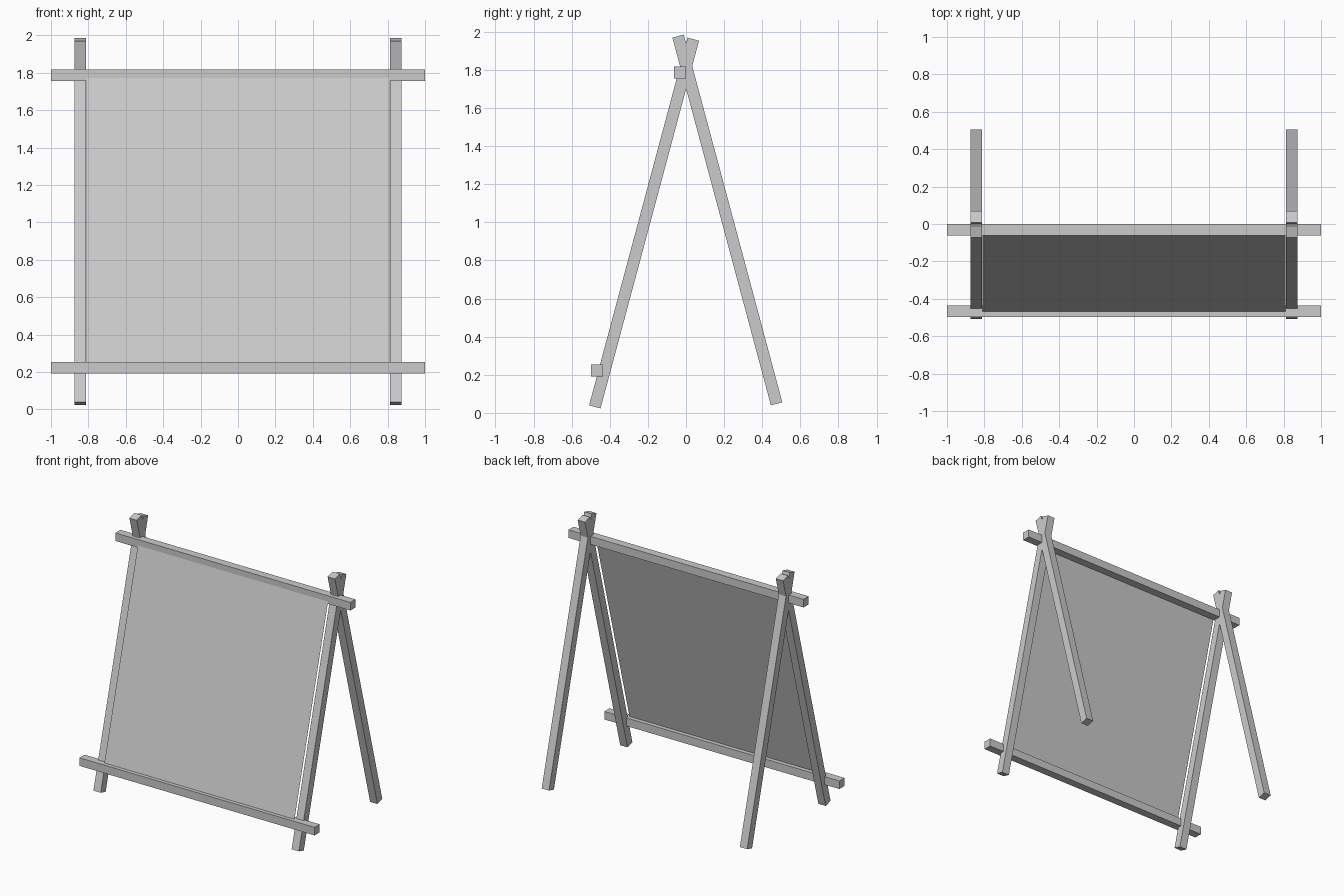
import bpy
import math
from mathutils import Matrix, Vector

old = bpy.data.objects.get("Cube")
if old:
    bpy.data.objects.remove(old, do_unlink=True)

LEAN = math.radians(15)
BEAM = 0.062          # square timber thickness
LEG_X = 0.843
LEG_LENGTH = 1.997

grey = bpy.data.materials.new("plain_grey")
grey.use_nodes = True
grey.diffuse_color = (0.6, 0.6, 0.6, 1)
grey.node_tree.nodes["Principled BSDF"].inputs["Base Color"].default_value = (0.6, 0.6, 0.6, 1)


def finish(obj, name, size):
    """Name the part, bake its size into the mesh and colour it."""
    obj.name = obj.data.name = name
    obj.data.transform(Matrix.Diagonal(Vector((*size, 1))))
    obj.data.materials.append(grey)


def beam(name, centre, size, tilt=0):
    bpy.ops.mesh.primitive_cube_add(size=1, location=centre, rotation=(tilt, 0, 0))
    finish(bpy.context.object, name, size)


# Crossed legs at each side
for side, sx in (("left", 1), ("right", -1)):
    leg = (BEAM, BEAM, LEG_LENGTH)
    beam(f"front_leg_{side}", (sx * LEG_X, -0.22, 0.996), leg, -LEAN)
    beam(f"back_leg_{side}", (sx * LEG_X, 0.217, 1.012), leg, LEAN)

# Horizontal crossbars
beam("top_crossbar", (0, -0.031, 1.786), (2, BEAM, BEAM))
beam("bottom_crossbar", (0, -0.467, 0.223), (2, BEAM, BEAM))

# Thin sheet stretched between the crossbars, just ahead of the front legs
bpy.ops.mesh.primitive_plane_add(size=1, location=(0, -0.268, 1.003),
                                 rotation=(math.pi / 2 - LEAN, 0, 0))
finish(bpy.context.object, "sheet", (1.618, 1.61, 1))
